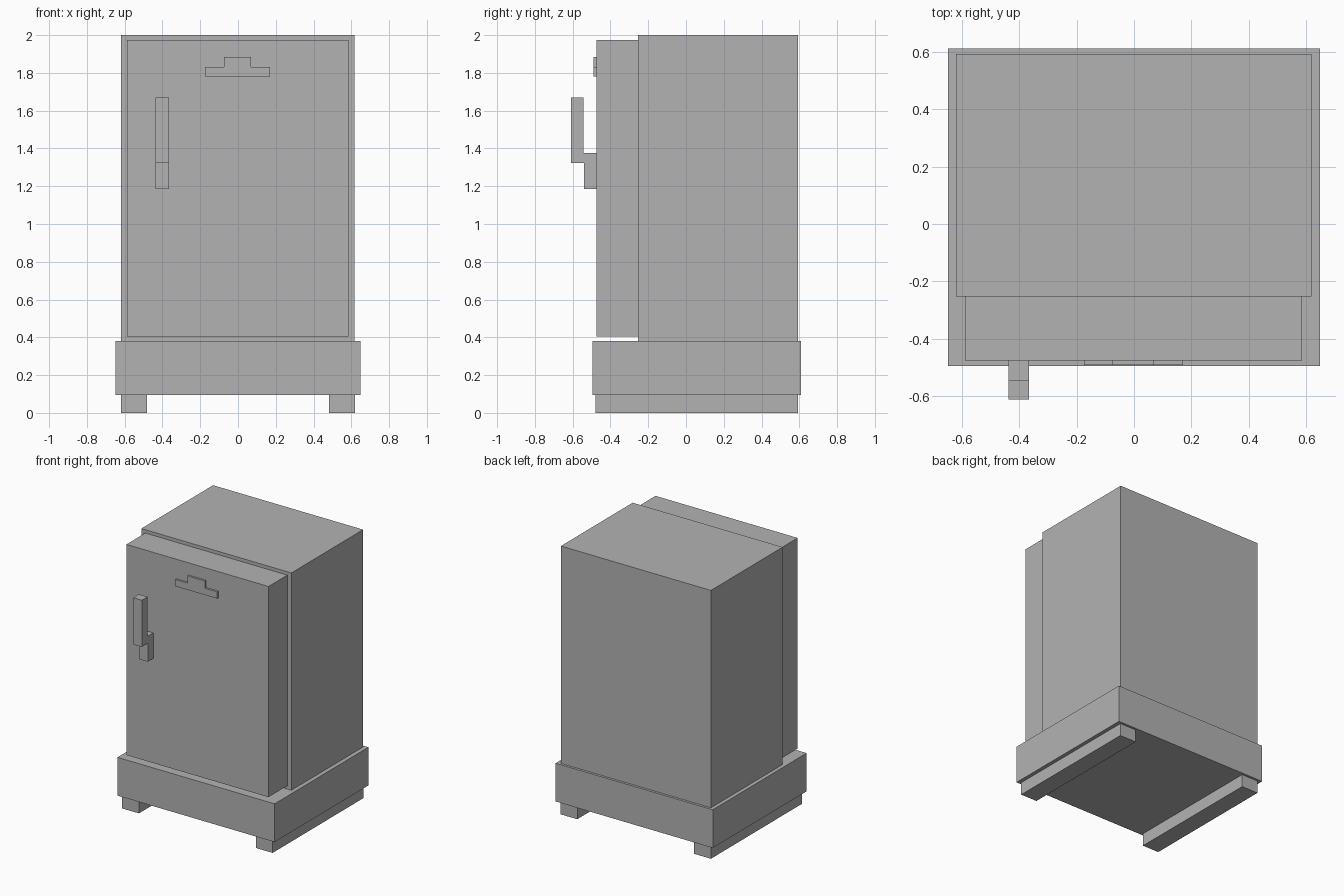
import bpy
import bmesh

cube = bpy.data.objects.get("Cube")
if cube:
    bpy.data.objects.remove(cube, do_unlink=True)

GREY = (0.45, 0.45, 0.45, 1)
mat = bpy.data.materials.new("plain_grey")
mat.use_nodes = True
mat.diffuse_color = GREY
mat.node_tree.nodes["Principled BSDF"].inputs["Base Color"].default_value = GREY


def extrude(name, outline, depth):
    """Extrude a closed outline of 3D points along the depth vector."""
    mesh = bpy.data.meshes.new(name)
    bm = bmesh.new()
    face = bm.faces.new([bm.verts.new(p) for p in outline])
    grown = bmesh.ops.extrude_face_region(bm, geom=[face], use_keep_orig=True)
    moved = [g for g in grown["geom"] if isinstance(g, bmesh.types.BMVert)]
    bmesh.ops.translate(bm, verts=moved, vec=depth)
    bmesh.ops.recalc_face_normals(bm, faces=bm.faces[:])
    bm.to_mesh(mesh)
    bm.free()
    mesh.materials.append(mat)
    obj = bpy.data.objects.new(name, mesh)
    bpy.context.collection.objects.link(obj)
    return obj


def box(name, x, y, z):
    """Box from (low, high) ranges on each axis."""
    outline = [(x[0], y[0], z[0]), (x[1], y[0], z[0]),
               (x[1], y[1], z[0]), (x[0], y[1], z[0])]
    return extrude(name, outline, (0, 0, z[1] - z[0]))


# Plinth and the two runners beneath it
box("base", (-0.648, 0.648), (-0.495, 0.61), (0.095, 0.38))
for name, side in (("left_runner", 1), ("right_runner", -1)):
    box(name, sorted((side * 0.482, side * 0.62)), (-0.478, 0.592), (0, 0.095))

# Cabinet and door
box("cabinet", (-0.62, 0.617), (-0.253, 0.592), (0.38, 2))
box("door", (-0.588, 0.584), (-0.475, -0.253), (0.405, 1.975))

# Stepped handle, drawn in side profile
step = [(-0.475, 1.185), (-0.475, 1.375), (-0.543, 1.375), (-0.543, 1.67),
        (-0.61, 1.67), (-0.61, 1.322), (-0.54, 1.322), (-0.54, 1.185)]
extrude("door_handle", [(-0.436, y, z) for y, z in step], (0.07, 0, 0))

# Blank stepped plate on the door
plate = [(-0.174, 1.78), (0.17, 1.78), (0.17, 1.83), (0.069, 1.83),
         (0.069, 1.884), (-0.074, 1.884), (-0.074, 1.83), (-0.174, 1.83)]
extrude("door_plate", [(x, -0.49, z) for x, z in plate], (0, 0.015, 0))
